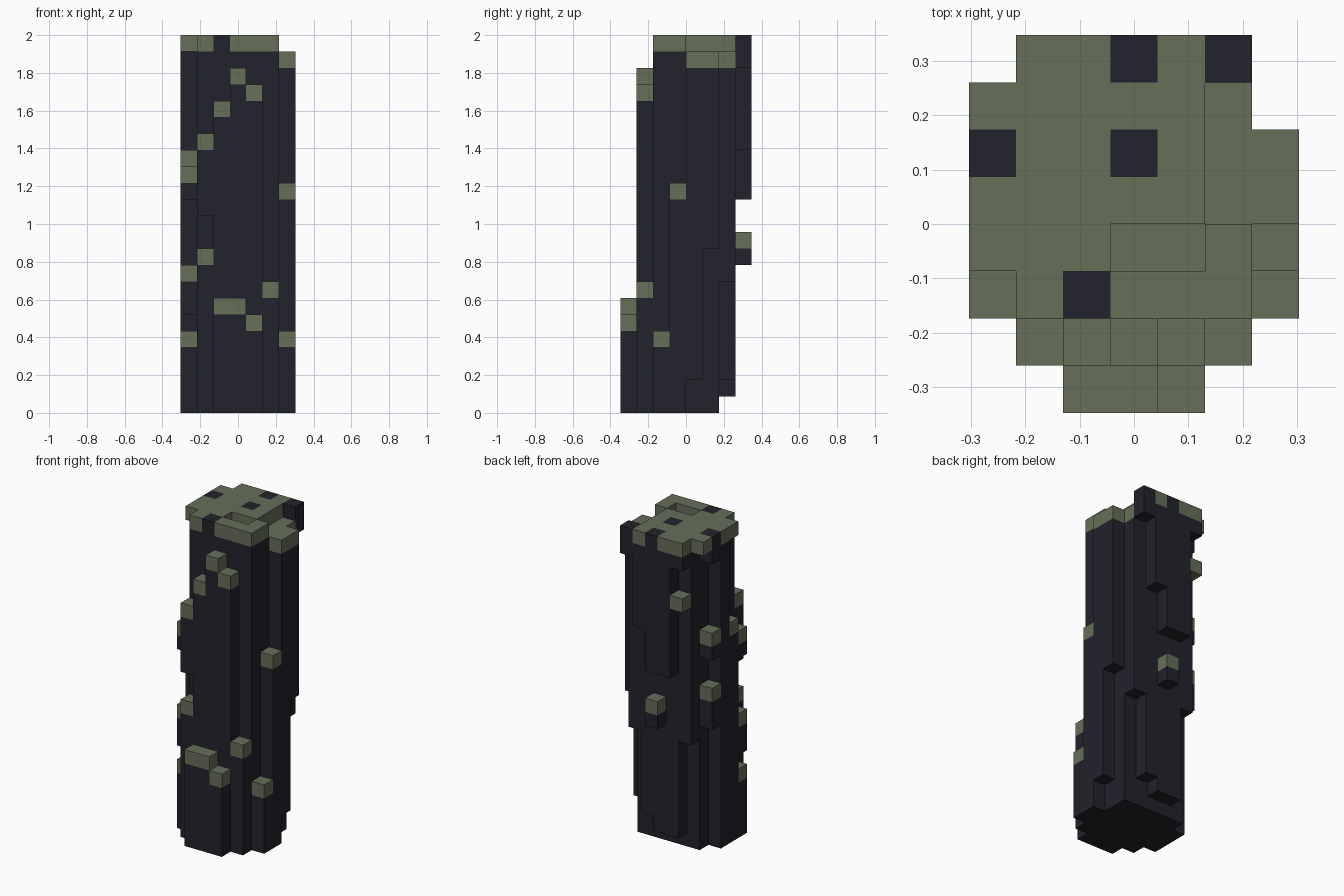
import bpy
import bmesh
from mathutils import Vector

cube = bpy.data.objects.get("Cube")
if cube:
    bpy.data.objects.remove(cube, do_unlink=True)

LAYERS = 23                      # blocks from ground to top
UNIT = 2.0 / LAYERS              # block size
ORIGIN = Vector((-3.5, -4, 0))   # grid corner, in blocks
TOP = LAYERS - 1

solid = set()


def columns(xs, y, *spans):
    """Fill upright runs of blocks, bottom to top inclusive, at each x in a row y."""
    for x in xs:
        for bottom, top in spans:
            solid.update((x, y, z) for z in range(bottom, top + 1))


def make_material(name, rgb):
    colour = (*rgb, 1.0)
    mat = bpy.data.materials.new(name)
    mat.use_nodes = True
    mat.diffuse_color = colour
    bsdf = mat.node_tree.nodes["Principled BSDF"]
    bsdf.inputs["Base Color"].default_value = colour
    bsdf.inputs["Roughness"].default_value = 0.9
    return mat


# Solid core of the pillar
for row in range(2, 6):
    columns(range(1, 6), row, (0, TOP))

# Front ribs: outer row, then the row behind it
columns((2, 3), 0, (0, 6))
columns((4,), 0, (0, 5))
columns((1,), 1, (0, 9), (12, 16))
for x, top in ((2, 18), (3, 20), (4, 19), (5, 7)):
    columns((x,), 1, (0, top))

# Ribs on the right-hand (-x) side
columns((0,), 2, (0, 4), (6, 8), (13, 14))
columns((0,), 3, (0, 15), (TOP, TOP))
columns((0,), 4, (0, TOP))
columns((0,), 5, (9, 11), (14, 15), (21, TOP))
columns((0,), 6, (TOP, TOP))

# Ribs on the left-hand (+x) side
for y, bottom, top in ((2, 0, 4), (3, 0, 13), (4, 2, 21), (5, 10, 21)):
    columns((6,), y, (bottom, top))

# Back ribs: inner row, then the overhanging outer row
columns((1,), 6, (8, TOP))
columns((2, 3), 6, (1, TOP))
columns((4,), 6, (2, TOP))
columns((5,), 6, (8, 21))
columns((1,), 7, (18, 18), (21, TOP))
columns((2, 3), 7, (13, TOP))
columns((3,), 7, (9, 10))
columns((4,), 7, (16, TOP))
columns((5,), 7, (21, TOP))

# Broken top: a shallow pit and a lowered edge
for x, y in ((3, 3), (4, 3), (5, 4), (5, 5)):
    solid.discard((x, y, TOP))

# Moss grows on every block open to the sky, except a few bare stones
bare = {(2, 2), (0, 5), (3, 5), (3, 7), (5, 7)}
moss = {(x, y, z) for x, y, z in solid
        if (x, y, z + 1) not in solid
        and not (z == TOP and (x, y) in bare)}


def build_blocks(name, cells, mat):
    """Make one mesh from the exposed sides of the given blocks."""
    bm = bmesh.new()
    verts = {}

    def corner(p):
        key = tuple(round(c) for c in p)
        if key not in verts:
            verts[key] = bm.verts.new((Vector(key) + ORIGIN) * UNIT)
        return verts[key]

    for cell in sorted(cells):
        base = Vector(cell)
        for axis in range(3):
            u, v, n = Vector(), Vector(), Vector()
            n[axis] = u[(axis + 1) % 3] = v[(axis + 2) % 3] = 1
            for side in (-1, 1):
                if tuple(int(c) for c in base + n * side) in solid:
                    continue
                start = base + n if side > 0 else base
                loop = [start, start + u, start + u + v, start + v]
                if side < 0:
                    loop.reverse()
                bm.faces.new([corner(p) for p in loop])
    # Merge neighbouring coplanar squares into larger flat faces
    bmesh.ops.dissolve_limit(bm, angle_limit=0.01,
                             verts=bm.verts[:], edges=bm.edges[:])
    mesh = bpy.data.meshes.new(name)
    bm.to_mesh(mesh)
    bm.free()
    mesh.materials.append(mat)
    obj = bpy.data.objects.new(name, mesh)
    bpy.context.collection.objects.link(obj)
    return obj


stone_mat = make_material("dark stone", (0.016, 0.016, 0.025))
moss_mat = make_material("moss green", (0.133, 0.156, 0.098))
build_blocks("stone_pillar", solid - moss, stone_mat)
build_blocks("moss_patches", moss, moss_mat)
